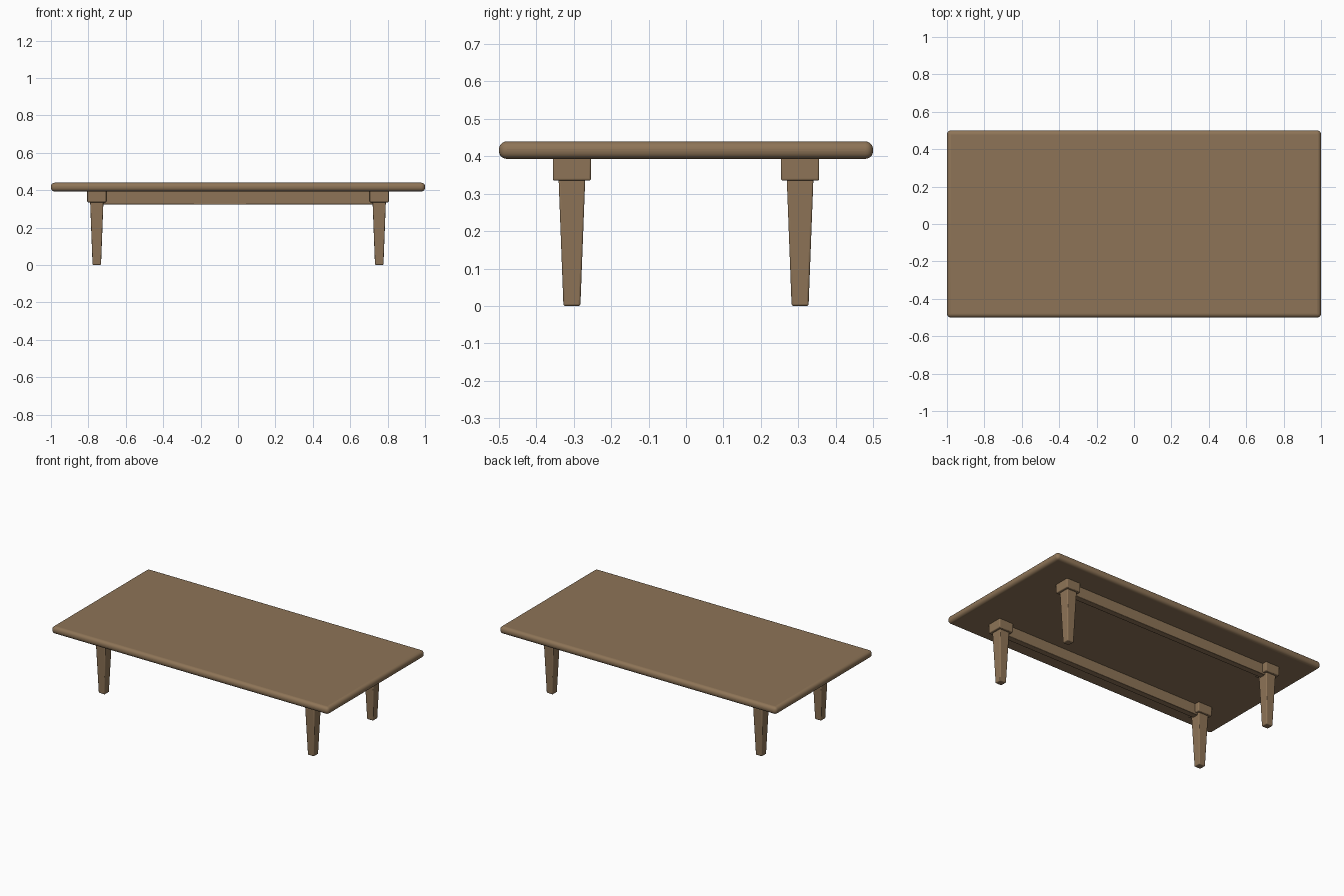
import bpy, bmesh, math

if "Cube" in bpy.data.objects:
    bpy.data.objects.remove(bpy.data.objects["Cube"])

wood = bpy.data.materials.new("wood")
wood.diffuse_color = (0.27, 0.175, 0.095, 1)
wood.use_nodes = True
wood.node_tree.nodes["Principled BSDF"].inputs["Base Color"].default_value = wood.diffuse_color


def block(name, center, size, bevel, segments=3, foot=1.0):
    """Bevelled box; foot scales the lower end to make a taper."""
    bm = bmesh.new()
    bmesh.ops.create_cube(bm, size=1)
    for v in bm.verts:
        k = foot if v.co.z < 0 else 1.0
        v.co.x *= size[0] * k
        v.co.y *= size[1] * k
        v.co.z *= size[2]
    mesh = bpy.data.meshes.new(name)
    bm.to_mesh(mesh)
    bm.free()
    mesh.materials.append(wood)
    ob = bpy.data.objects.new(name, mesh)
    ob.location = center
    bpy.context.collection.objects.link(ob)
    mod = ob.modifiers.new("rounded edges", 'BEVEL')
    mod.width = bevel
    mod.segments = segments
    mod.limit_method = 'NONE'
    bpy.ops.object.select_all(action='DESELECT')
    ob.select_set(True)
    bpy.context.view_layer.objects.active = ob
    bpy.ops.object.shade_smooth_by_angle(angle=math.radians(35))
    return ob


# Table top with rounded rim
block("table_top", (0, 0, 0.4165), (2, 1, 0.047), 0.021, 5)

LEG_X, LEG_Y = 0.755, 0.305
for sy, row in ((-1, "front"), (1, "back")):
    # Long rail joining the two legs of a row
    block(row + "_rail", (0, sy * LEG_Y, 0.36), (2 * LEG_X - 0.05, 0.04, 0.074), 0.003, 2)
    for sx, side in ((-1, "left"), (1, "right")):
        x, y = sx * LEG_X, sy * LEG_Y
        # Square mounting block and tapered leg
        block(f"{row}_{side}_leg_block", (x, y, 0.367), (0.102, 0.102, 0.064), 0.005)
        block(f"{row}_{side}_leg", (x, y, 0.175), (0.072, 0.072, 0.35), 0.005, foot=0.63)
